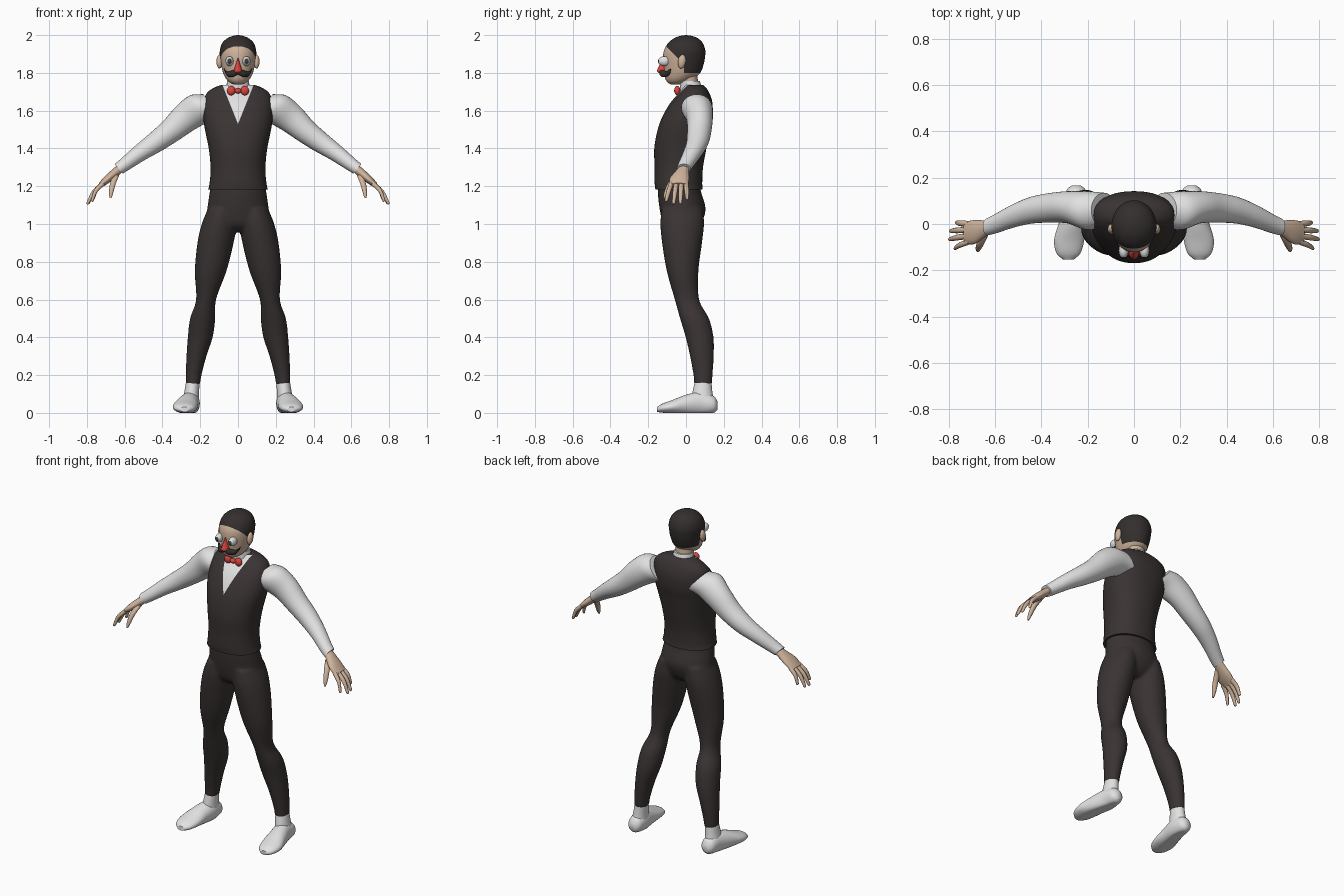
import bpy, bmesh, math
from mathutils import Vector, Matrix

cube = bpy.data.objects.get("Cube")
if cube:
    bpy.data.objects.remove(cube)


def material(name, r, g, b):
    m = bpy.data.materials.new(name)
    m.use_nodes = True
    m.diffuse_color = (r, g, b, 1)
    bsdf = m.node_tree.nodes["Principled BSDF"]
    bsdf.inputs["Base Color"].default_value = (r, g, b, 1)
    bsdf.inputs["Roughness"].default_value = 0.8
    return m


CLOTH = material("charcoal cloth", .042, .033, .033)
HAIR = material("dark hair", .035, .028, .028)
WHITE = material("white cotton", .76, .76, .76)
SKIN = material("skin", .62, .45, .33)
RED = material("red", .72, .06, .05)
PUPIL = material("grey pupil", .05, .05, .05)

X, Y, Z = Vector((1, 0, 0)), Vector((0, 1, 0)), Vector((0, 0, 1))
SLOPE = Vector((.64, 0, .77))  # across the hanging arm


def smooth_path(points, steps):
    """Catmull-Rom interpolation through every station."""
    p = [Vector(q) for q in points]
    p = [2 * p[0] - p[1]] + p + [2 * p[-1] - p[-2]]
    out = []
    for a, b, c, d in zip(p, p[1:], p[2:], p[3:]):
        for i in range(steps):
            t = i / steps
            out.append(.5 * (2 * b + (c - a) * t + (2 * a - 5 * b + 4 * c - d) * t * t
                             + (3 * b - a - 3 * c + d) * t ** 3))
    return out + [p[-2]]


def loft(bm, stations, u=X, v=Y, segs=28, power=2.0, steps=5, side=1):
    """Skin elliptical rings; a station is x, y, z, u radius, v radius."""
    rings = []
    for s in smooth_path(stations, steps):
        ring = []
        for i in range(segs):
            a = math.tau * i / segs
            c, d = math.cos(a), math.sin(a)
            c = math.copysign(abs(c) ** (2 / power), c)
            d = math.copysign(abs(d) ** (2 / power), d)
            co = Vector(s[:3]) + u * c * s[3] + v * d * s[4]
            co.x *= side
            ring.append(bm.verts.new(co))
        rings.append(ring)
    for r, q in zip(rings, rings[1:]):
        for i in range(segs):
            j = (i + 1) % segs
            bm.faces.new((r[i], r[j], q[j], q[i]))
    bm.faces.new(rings[0])
    bm.faces.new(rings[-1])


def ball(bm, loc, size, tilt=0):
    bmesh.ops.create_uvsphere(bm, u_segments=24, v_segments=16, radius=1,
                              matrix=Matrix.Translation(loc) @ Matrix.Rotation(tilt, 4, 'X')
                              @ Matrix.Diagonal((*size, 1)))


def finish(name, bm, *mats, mirror=False):
    bmesh.ops.recalc_face_normals(bm, faces=bm.faces)
    me = bpy.data.meshes.new(name)
    bm.to_mesh(me)
    bm.free()
    ob = bpy.data.objects.new(name, me)
    bpy.context.collection.objects.link(ob)
    for m in mats:
        me.materials.append(m)
    bpy.ops.object.select_all(action='DESELECT')
    ob.select_set(True)
    bpy.context.view_layer.objects.active = ob
    bpy.ops.object.shade_smooth_by_angle(angle=math.radians(50))
    if mirror:
        ob.modifiers.new("Mirror", 'MIRROR')
    return ob


def cut(bm, point, normal, keep=lambda c: True):
    faces = [f for f in bm.faces if keep(f.calc_center_median())]
    geom = faces + list({e for f in faces for e in f.edges}) + list({v for f in faces for v in f.verts})
    bmesh.ops.bisect_plane(bm, geom=geom, plane_co=point, plane_no=normal)


# Trousers: pelvis and both legs fused
bm = bmesh.new()
loft(bm, [(0, -.02, .96, .08, .06), (0, -.02, 1.0, .165, .1), (0, -.018, 1.08, .163, .122),
          (0, -.035, 1.17, .15, .115), (0, -.036, 1.21, .143, .112)])
leg = [(.24, .09, .145, .038, .047), (.235, .09, .2, .042, .051), (.22, .084, .3, .053, .063),
       (.2, .072, .4, .066, .074), (.187, .045, .5, .067, .077), (.169, .005, .6, .053, .065),
       (.145, -.018, .75, .084, .084), (.119, -.021, .9, .096, .106),
       (.1, -.02, 1.0, .092, .116), (.085, -.02, 1.08, .075, .11)]
for side in (1, -1):
    loft(bm, leg, side=side)
trousers = finish("trousers", bm, CLOTH)
fuse = trousers.modifiers.new("Fuse", 'REMESH')
fuse.mode, fuse.voxel_size, fuse.use_smooth_shade = 'VOXEL', .009, True
soften = trousers.modifiers.new("Soften", 'SMOOTH')
soften.factor, soften.iterations = .5, 6

# Waistcoat with the shirt front cut in as a V
bm = bmesh.new()
loft(bm, [(0, -.037, 1.182, .158, .125), (0, -.04, 1.22, .15, .126), (0, -.038, 1.3, .145, .128),
          (0, -.03, 1.4, .155, .138), (0, -.012, 1.5, .175, .138), (0, .008, 1.57, .184, .132),
          (0, .028, 1.64, .182, .112), (0, .042, 1.69, .167, .083), (0, .045, 1.72, .13, .062),
          (0, .04, 1.737, .085, .05)], segs=48, power=2.2)
for s in (1, -1):
    cut(bm, (0, 0, 1.53), (2.5 * s, 0, -1), lambda c: c.y < .03 and c.z > 1.45)
for f in bm.faces:
    c = f.calc_center_median()
    f.material_index = int(c.y < .03 and c.z - 1.53 > 2.5 * abs(c.x))
finish("waistcoat", bm, CLOTH, WHITE)

# Sleeves
bm = bmesh.new()
loft(bm, [(.13, .06, 1.622, .075, .085), (.2, .058, 1.612, .083, .088), (.28, .072, 1.56, .07, .078),
          (.36, .07, 1.49, .064, .064), (.44, .06, 1.43, .058, .055), (.52, .035, 1.375, .05, .045),
          (.6, .0, 1.315, .041, .036), (.632, -.012, 1.292, .037, .033)], Y, SLOPE)
finish("sleeves", bm, WHITE, mirror=True)

# Hands: palm, four fingers and thumb
bm = bmesh.new()
loft(bm, [(.615, -.008, 1.302, .026, .022), (.65, -.022, 1.272, .038, .023),
          (.69, -.035, 1.238, .052, .021), (.728, -.038, 1.206, .047, .014)], Y, SLOPE, 20)
for y, tip in ((.0, (.77, .006, 1.13)), (-.025, (.796, -.03, 1.108)),
               (-.051, (.8, -.066, 1.106)), (-.076, (.776, -.106, 1.12))):
    base, end = Vector((.712, y, 1.217)), Vector(tip)
    mid = base.lerp(end, .5) + Vector((.008, 0, .008))
    loft(bm, [(*base, .013, .013), (*mid, .0125, .0115), (*base.lerp(end, .92), .009, .009),
              (*end, .004, .004)], Y, SLOPE, 10, steps=3)
loft(bm, [(.645, -.04, 1.26, .018, .018), (.662, -.08, 1.215, .017, .016),
          (.672, -.105, 1.165, .012, .012), (.675, -.116, 1.137, .005, .005)], Y, X, 10, steps=3)
finish("hands", bm, SKIN, mirror=True)

# Shoes: flat-soled foot and ankle
bm = bmesh.new()
loft(bm, [(.25, .167, .038, .018, .022), (.25, .145, .045, .041, .045), (.252, .08, .05, .05, .062),
          (.268, .0, .043, .058, .053), (.28, -.07, .033, .065, .036), (.283, -.125, .025, .052, .024),
          (.283, -.153, .018, .024, .013)], X, Z)
loft(bm, [(.25, .09, .05, .045, .062), (.246, .087, .1, .04, .054), (.24, .09, .16, .036, .045)])
for v in bm.verts:
    v.co.z = max(v.co.z, 0)
finish("shoes", bm, WHITE, mirror=True)

# Shirt collar and neck
bm = bmesh.new()
loft(bm, [(0, .03, 1.68, .075, .062), (0, .026, 1.72, .064, .058), (0, .02, 1.757, .057, .053)])
finish("collar", bm, WHITE)
bm = bmesh.new()
loft(bm, [(0, .022, 1.7, .052, .048), (0, .015, 1.76, .052, .048), (0, .005, 1.84, .055, .05)])
finish("neck", bm, SKIN)

# Head with the hairline cut in
bm = bmesh.new()
loft(bm, [(0, -.055, 1.738, .02, .025), (0, -.048, 1.75, .045, .05), (0, -.035, 1.77, .064, .075),
          (0, -.02, 1.8, .079, .095), (0, -.014, 1.84, .089, .106), (0, -.011, 1.88, .095, .111),
          (0, -.007, 1.92, .096, .109), (0, -.003, 1.96, .082, .09), (0, 0, 1.985, .054, .06),
          (0, 0, 1.996, .026, .03), (0, 0, 2.0, .003, .003)], segs=40)
cut(bm, (0, -.1, 1.935), (0, 1, 1))
cut(bm, (0, 0, 1.855), Z, lambda c: c.y < .03)
cut(bm, (0, -.01, 1.8), Y, lambda c: c.z < 1.87)
cut(bm, (0, 0, 1.8), Z, lambda c: c.y > -.02)
for f in bm.faces:
    c = f.calc_center_median()
    brow = c.z > 1.855 and (c.z - 1.935) + (c.y + .1) > 0
    nape = c.z > 1.8 and c.y > -.01
    f.material_index = int(brow or nape)
finish("head", bm, SKIN, HAIR)

# Ears
bm = bmesh.new()
ball(bm, (.098, -.022, 1.86), (.016, .021, .037), -.15)
finish("ears", bm, SKIN, mirror=True)

# Eyes with a round pupil facing forward
bm = bmesh.new()
ball(bm, (.045, -.115, 1.862), (.021, .026, .033), math.pi / 2)
for f in bm.faces:
    c = f.calc_center_median()
    f.material_index = int(c.y < -.115 and ((c.x - .045) / .012) ** 2 + ((c.z - 1.862) / .016) ** 2 < 1)
finish("eyes", bm, WHITE, PUPIL, mirror=True)

# Wedge nose
bm = bmesh.new()
loft(bm, [(0, -.115, 1.8, .024, .03), (0, -.118, 1.812, .023, .035), (0, -.118, 1.84, .013, .023),
          (0, -.115, 1.878, .003, .01)], segs=16)
finish("nose", bm, RED)

# Moustache with curled tips
bm = bmesh.new()
loft(bm, [(0, -.126, 1.806, .016, .015), (.03, -.123, 1.796, .016, .018), (.054, -.104, 1.794, .015, .013),
          (.068, -.09, 1.808, .009, .007), (.073, -.083, 1.82, .003, .003)], Y, Z, 16)
finish("moustache", bm, HAIR, mirror=True)

# Bow tie
bm = bmesh.new()
for s in (1, -1):
    ball(bm, (.036 * s, -.046, 1.706), (.022, .016, .025))
ball(bm, (0, -.048, 1.705), (.019, .015, .014))
finish("bow_tie", bm, RED)
